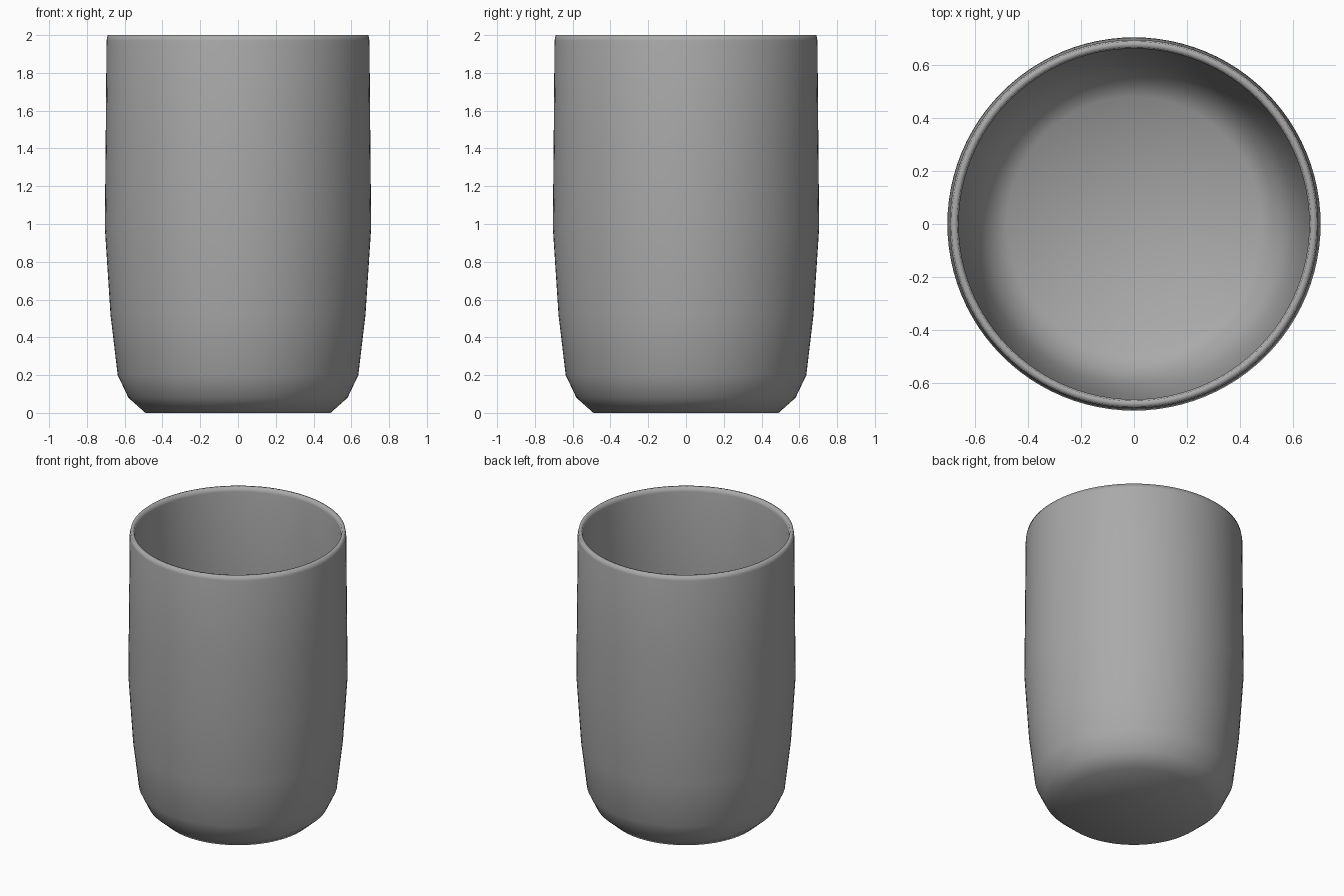
import bpy
import bmesh
import math

cube = bpy.data.objects.get("Cube")
if cube:
    bpy.data.objects.remove(cube, do_unlink=True)

# One plain grey material
grey = bpy.data.materials.new("warm_grey")
grey.use_nodes = True
color = (0.4, 0.4, 0.4, 1.0)
grey.diffuse_color = color
grey.node_tree.nodes["Principled BSDF"].inputs["Base Color"].default_value = color

# Wall profile (radius, height): outside going up, over the rim, inside going down
profile = [
    (0, 0), (0.49, 0), (0.58, 0.08), (0.637, 0.2), (0.675, 0.52), (0.705, 0.98),
    (0.701, 1.4), (0.696, 1.97), (0.69, 2.0),
    (0.668, 2.0), (0.662, 1.97), (0.67, 1.4), (0.674, 0.98),
    (0.645, 0.52), (0.605, 0.21), (0.56, 0.11), (0.48, 0.035), (0, 0.035),
]

# Cup body: spin the profile around the vertical axis
bm = bmesh.new()
verts = [bm.verts.new((r, 0, z)) for r, z in profile]
edges = [bm.edges.new(pair) for pair in zip(verts, verts[1:])]
bmesh.ops.spin(bm, geom=verts + edges, cent=(0, 0, 0), axis=(0, 0, 1),
               angle=math.tau, steps=96, use_merge=True)
bmesh.ops.remove_doubles(bm, verts=bm.verts, dist=0.0005)
bmesh.ops.recalc_face_normals(bm, faces=bm.faces)
for face in bm.faces:
    face.smooth = True

mesh = bpy.data.meshes.new("cup_body")
bm.to_mesh(mesh)
bm.free()
mesh.materials.append(grey)
cup = bpy.data.objects.new("cup_body", mesh)
bpy.context.collection.objects.link(cup)
